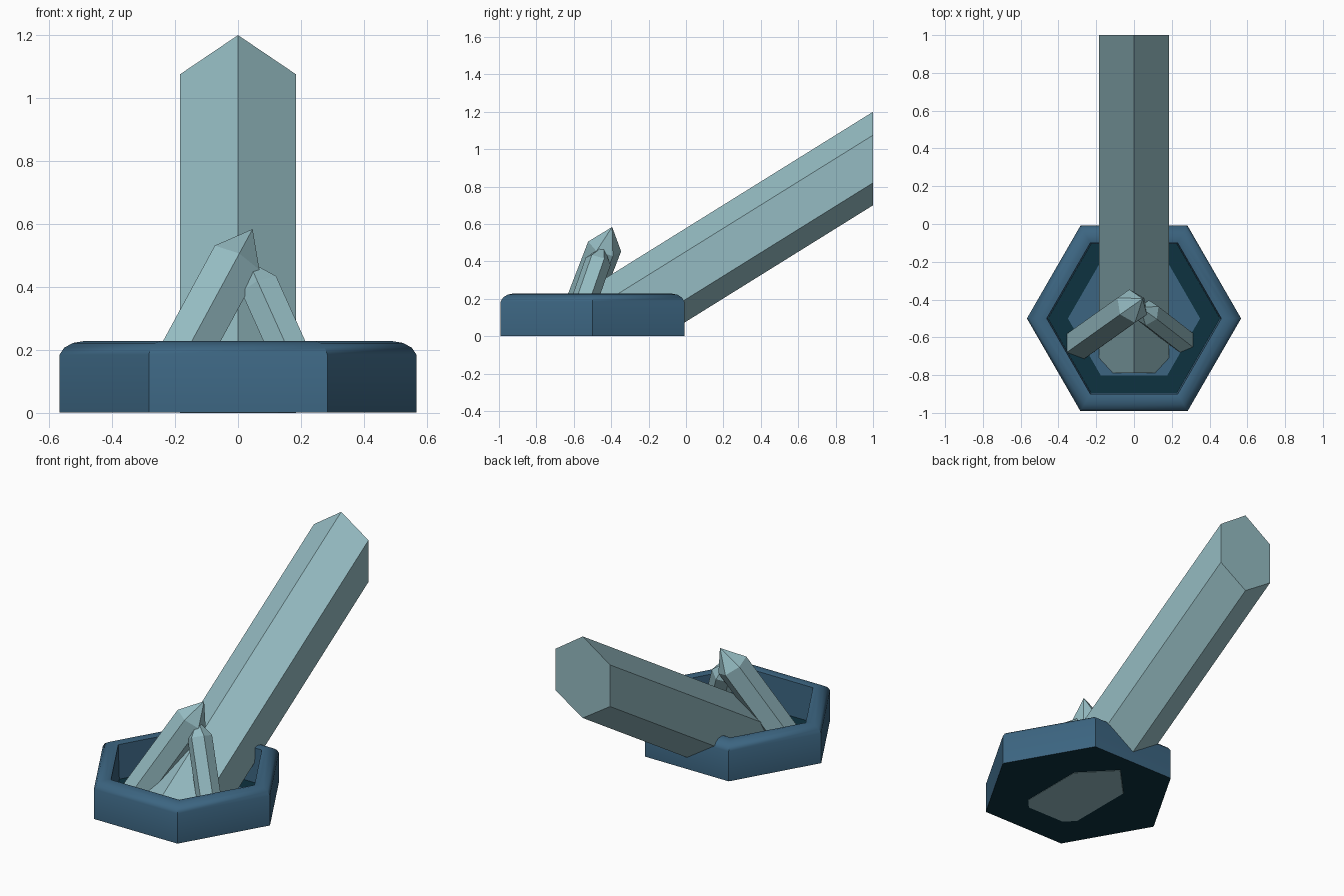
import bpy, bmesh, math
from mathutils import Vector

old = bpy.data.objects.get("Cube")
if old:
    bpy.data.objects.remove(old, do_unlink=True)


def material(name, color):
    m = bpy.data.materials.new(name)
    m.use_nodes = True
    m.diffuse_color = (*color, 1)
    m.node_tree.nodes["Principled BSDF"].inputs["Base Color"].default_value = (*color, 1)
    return m


ICE = material("pale ice", (0.30, 0.50, 0.54))
BLUE = material("slate blue", (0.045, 0.13, 0.22))
TEAL = material("dark teal", (0.004, 0.032, 0.05))


def finish(name, bm, mats):
    bmesh.ops.recalc_face_normals(bm, faces=bm.faces)
    mesh = bpy.data.meshes.new(name)
    bm.to_mesh(mesh)
    bm.free()
    for m in mats:
        mesh.materials.append(m)
    obj = bpy.data.objects.new(name, mesh)
    bpy.context.collection.objects.link(obj)
    return obj


def loft(bm, rings, caps=True):
    loops = [[bm.verts.new(p) for p in ring] for ring in rings]
    n = len(loops[0])
    for a, b in zip(loops, loops[1:]):
        for i in range(n):
            j = (i + 1) % n
            bm.faces.new((a[i], a[j], b[j], b[i]))
    if caps:
        bm.faces.new(loops[0])
        bm.faces.new(loops[-1])
    return loops


def cut_at_ground(bm, z):
    geom = bm.verts[:] + bm.edges[:] + bm.faces[:]
    cut = bmesh.ops.bisect_plane(bm, geom=geom, plane_co=(0, 0, z),
                                 plane_no=(0, 0, 1), clear_inner=True)
    edges = [e for e in cut["geom_cut"] if isinstance(e, bmesh.types.BMEdge)]
    bmesh.ops.contextual_create(bm, geom=edges)


def hexagon(radius, z):
    return [(radius * math.cos(k * math.pi / 3),
             -0.5 + radius * math.sin(k * math.pi / 3), z) for k in range(6)]


# Hexagonal tray: outer wall, rounded rim, inner wall, floor
FLOOR = 0.012
PROFILE = [(0.567, 0.002), (0.567, 0.185), (0.552, 0.207), (0.525, 0.222),
           (0.49, 0.228), (0.462, 0.222), (0.455, FLOOR), (0.35, FLOOR)]
bm = bmesh.new()
loft(bm, [hexagon(r, z) for r, z in PROFILE])
bm.normal_update()
for f in bm.faces:
    zs = [v.co.z for v in f.verts]
    inner = max((v.co - Vector((0, -0.5, 0))).xy.length for v in f.verts) < 0.4
    f.material_index = int(max(zs) < 0.02 and not inner)
tray = finish("base_tray", bm, [BLUE, TEAL])
bpy.context.view_layer.objects.active = tray
tray.select_set(True)
bpy.ops.object.shade_smooth_by_angle(angle=math.radians(40))
tray.select_set(False)

# Large leaning crystal with upright end faces
SECTION = [(0, 1.2), (0.185, 1.075), (0.185, 0.82),
           (0, 0.70), (-0.185, 0.82), (-0.185, 1.075)]
SLOPE = 0.622
bm = bmesh.new()
loft(bm, [[(x, y, z - SLOPE * (1 - y)) for x, z in SECTION] for y in (-0.79, 1)])
cut_at_ground(bm, 0)
finish("large_crystal", bm, [ICE])


# Small pointed crystals
def small_crystal(name, shoulder, axis, radius, tip_length):
    axis, shoulder = Vector(axis).normalized(), Vector(shoulder)
    front = Vector((0, -1, 0))
    u = (front - axis * front.dot(axis)).normalized()
    v = axis.cross(u)
    spokes = [radius * (u * math.cos(k * math.pi / 3) + v * math.sin(k * math.pi / 3))
              for k in range(6)]
    bm = bmesh.new()
    loops = loft(bm, [[shoulder + s - axis * 0.8 for s in spokes],
                      [shoulder + s for s in spokes]], caps=False)
    bm.faces.new(loops[0])
    tip = bm.verts.new(shoulder + axis * tip_length)
    for i in range(6):
        bm.faces.new((loops[1][i], loops[1][(i + 1) % 6], tip))
    cut_at_ground(bm, FLOOR)
    finish(name, bm, [ICE])


small_crystal("tall_small_crystal", (-0.01, -0.435, 0.48), (0.45, 0.32, 0.83), 0.093, 0.125)
small_crystal("short_small_crystal", (0.07, -0.47, 0.40), (-0.45, 0.35, 1), 0.07, 0.095)
